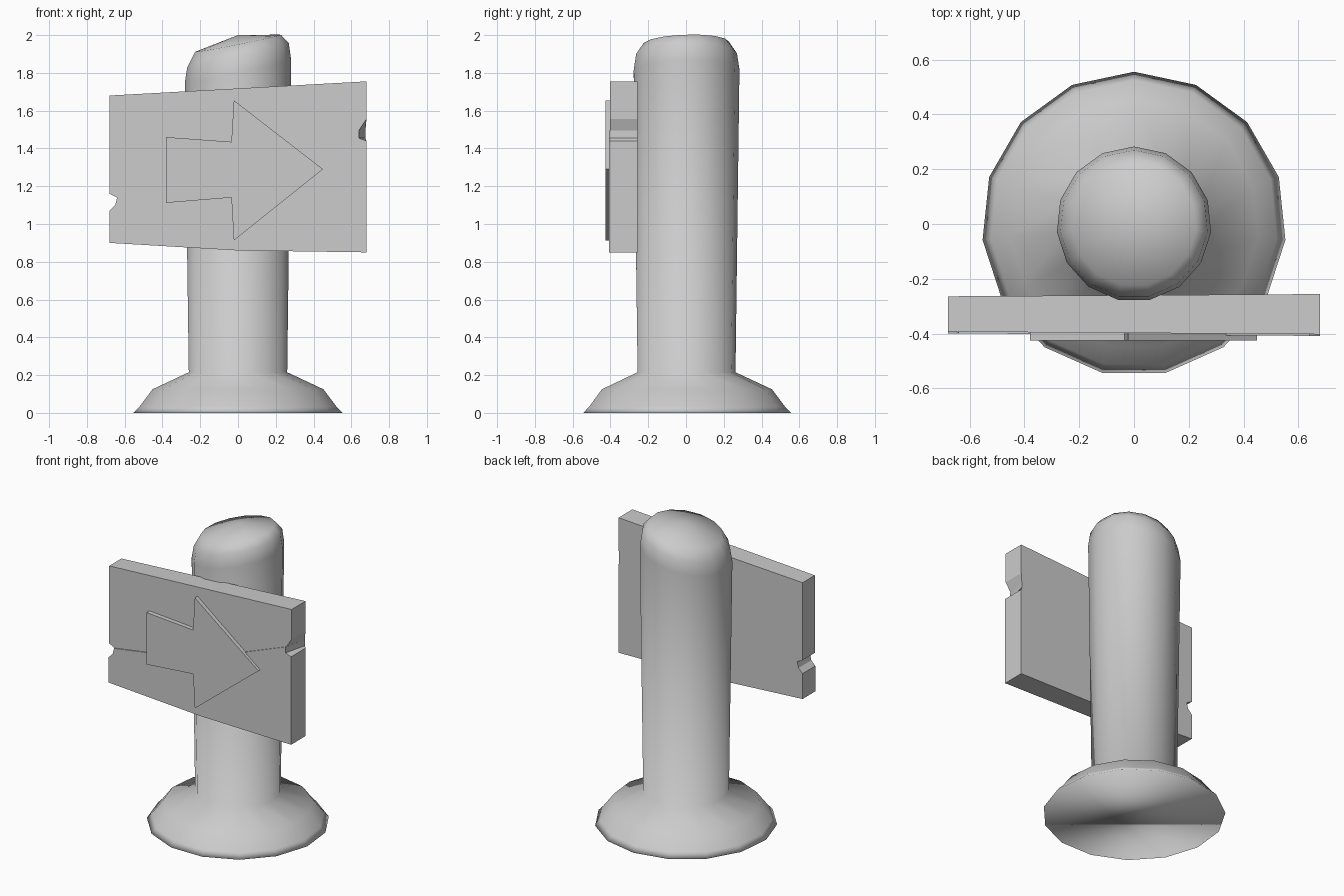
import bpy, bmesh, math

if "Cube" in bpy.data.objects:
    bpy.data.objects.remove(bpy.data.objects["Cube"])

SIDES = 15


def finish(name, bm, smooth):
    bmesh.ops.recalc_face_normals(bm, faces=bm.faces)
    me = bpy.data.meshes.new(name)
    bm.to_mesh(me)
    bm.free()
    for p in me.polygons:
        p.use_smooth = smooth
    ob = bpy.data.objects.new(name, me)
    bpy.context.collection.objects.link(ob)
    return ob


# Post with flared mound and slanted rounded top: (radius, z, tilt in x)
rings = [(.556, 0, 0), (.525, .032, 0), (.455, .125, 0), (.262, .215, 0),
         (.283, 1.81, .21), (.27, 1.895, .24), (.228, 1.957, .20)]
bm = bmesh.new()
loops = []
for r, z, tilt in rings:
    loop = []
    for k in range(SIDES):
        a = 2 * math.pi * k / SIDES
        x, y = r * math.sin(a), r * math.cos(a)
        loop.append(bm.verts.new((x, y, z + tilt * x + (.03 * y if tilt else 0))))
    loops.append(loop)
for lo, hi in zip(loops, loops[1:]):
    for k in range(SIDES):
        n = (k + 1) % SIDES
        bm.faces.new((lo[k], lo[n], hi[n], hi[k]))
bm.faces.new(loops[0])
peak = bm.verts.new((0, 0, 2.0))
for k in range(SIDES):
    bm.faces.new((loops[-1][k], loops[-1][(k + 1) % SIDES], peak))
finish("post", bm, True)

# Sign board: upper and lower outlines share the crack line across the front
crack = [(.64, 1.495), (.34, 1.38), (-.38, 1.18), (-.64, 1.14)]
upper = [(-.68, 1.16), (-.68, 1.68), (.68, 1.755), (.68, 1.555)]
lower = [(.64, 1.455), (.68, 1.44), (.68, .85), (0, .86), (-.68, .9),
         (-.68, 1.07), (-.65, 1.10)]


def front_y(x):
    return -.398 - .007 * x


bm = bmesh.new()


def front(points, step):
    return [bm.verts.new((x, front_y(x) + step, z)) for x, z in points]


def back(points):
    # the right-hand notch fades out towards the back
    return [bm.verts.new((.675 if .63 < x < .68 else x, -.26 + .006 * x, z))
            for x, z in points]


STEP = -.006
crack_up, crack_low = front(crack, 0), front(crack, STEP)
up, low = front(upper, 0), front(lower, STEP)
bm.faces.new(up + crack_up)
bm.faces.new(low + crack_low[::-1])
for i in range(3):
    bm.faces.new((crack_up[i], crack_up[i + 1], crack_low[i + 1], crack_low[i]))
outline = [crack[3]] + upper + [crack[0]] + lower
b = back(outline)
f_up = [crack_up[3]] + up + [crack_up[0]]
for i in range(5):
    bm.faces.new((f_up[i], f_up[i + 1], b[i + 1], b[i]))
f_low = [crack_low[0]] + low + [crack_low[3]]
bl = b[5:] + [b[0]]
for i in range(8):
    bm.faces.new((f_low[i], f_low[i + 1], bl[i + 1], bl[i]))
bm.faces.new((crack_up[0], crack_low[0], b[5]))
bm.faces.new((crack_up[3], crack_low[3], b[0]))
bm.faces.new(b)
finish("sign_board", bm, False)

# Raised arrow on the board
arrow = [(-.38, 1.46), (-.035, 1.435), (-.022, 1.655), (.45, 1.29),
         (-.022, .913), (-.035, 1.14), (-.38, 1.112)]
bm = bmesh.new()
f = [bm.verts.new((x, -.426, z)) for x, z in arrow]
k = [bm.verts.new((x, -.395, z)) for x, z in arrow]
bm.faces.new(f)
bm.faces.new(k)
for i in range(len(arrow)):
    n = (i + 1) % len(arrow)
    bm.faces.new((f[i], f[n], k[n], k[i]))
finish("arrow", bm, False)
